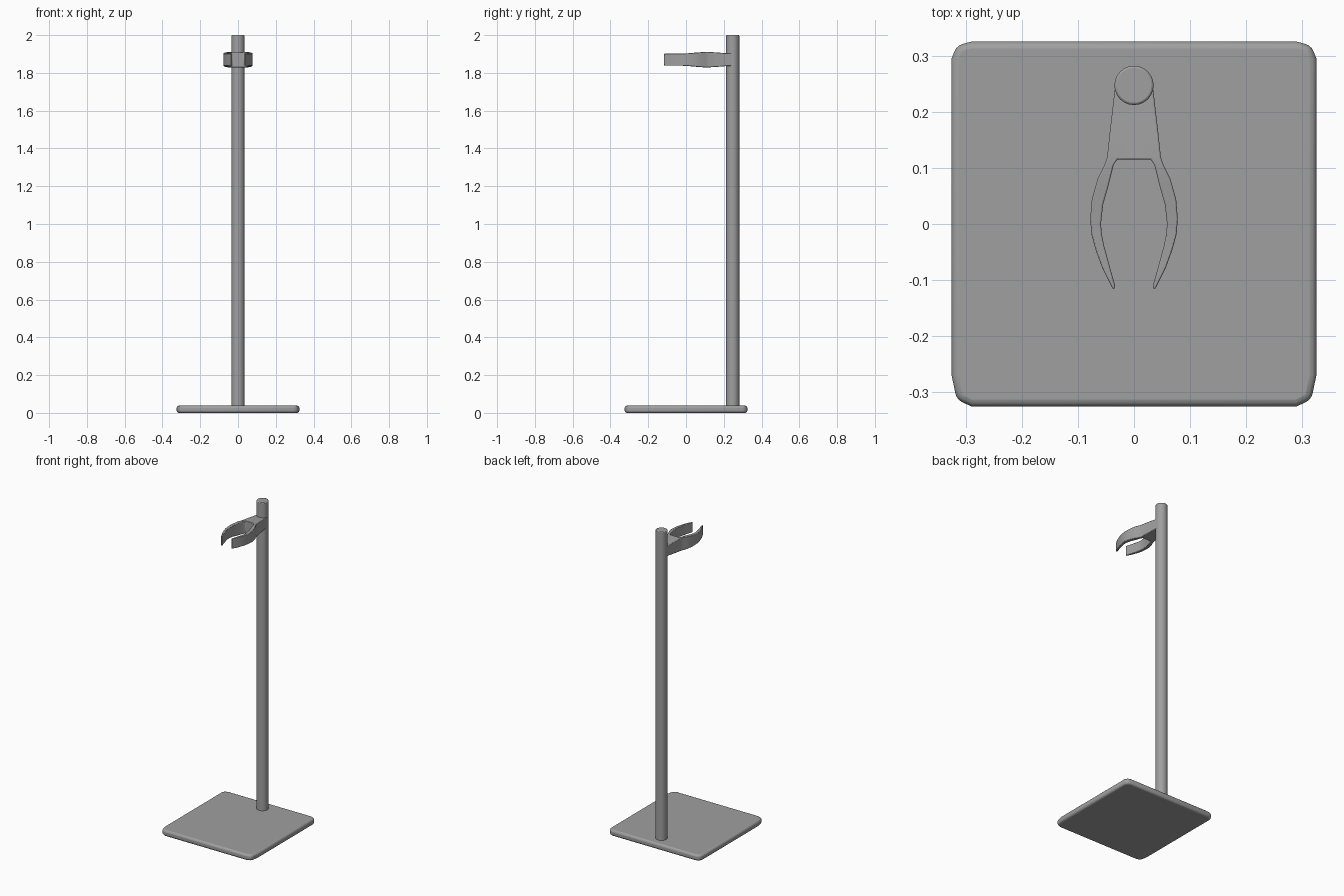
import bpy, bmesh

if "Cube" in bpy.data.objects:
    bpy.data.objects.remove(bpy.data.objects["Cube"], do_unlink=True)

# One grey finish for the whole stand
grey = bpy.data.materials.new("satin_grey")
grey.use_nodes = True
colour = (0.35, 0.35, 0.35, 1)
grey.diffuse_color = colour
grey.node_tree.nodes["Principled BSDF"].inputs["Base Color"].default_value = colour


def finish(name, bm, bevel, segments, mirror=False):
    """Turn a bmesh into a softly bevelled, smooth-shaded object."""
    bmesh.ops.recalc_face_normals(bm, faces=bm.faces)
    mesh = bpy.data.meshes.new(name)
    bm.to_mesh(mesh)
    bm.free()
    mesh.materials.append(grey)
    obj = bpy.data.objects.new(name, mesh)
    bpy.context.collection.objects.link(obj)
    if mirror:
        mod = obj.modifiers.new("mirror", 'MIRROR')
        mod.use_clip = True
    mod = obj.modifiers.new("soft_edges", 'BEVEL')
    mod.width = bevel
    mod.segments = segments
    mod.limit_method = 'ANGLE'
    mod.angle_limit = 0.8
    bpy.ops.object.select_all(action='DESELECT')
    obj.select_set(True)
    bpy.context.view_layer.objects.active = obj
    bpy.ops.object.shade_smooth_by_angle(angle=0.7)
    return obj


def extrude_outline(points, z0, z1):
    bm = bmesh.new()
    face = bm.faces.new([bm.verts.new((x, y, z0)) for x, y in points])
    top = bmesh.ops.extrude_face_region(bm, geom=[face])["geom"]
    for v in top:
        if isinstance(v, bmesh.types.BMVert):
            v.co.z = z1
    return bm


# Base plate: square with clipped, rounded corners
right = [(0.29, -0.325), (0.316, -0.313), (0.325, -0.27),
         (0.325, 0.295), (0.316, 0.318), (0.29, 0.325)]
outline = right + [(-x, y) for x, y in reversed(right)]
finish("base_plate", extrude_outline(outline, 0, 0.038), 0.012, 3)


# Upright pole near the back edge
def cylinder(radius, z0, z1):
    bm = bmesh.new()
    bmesh.ops.create_cone(bm, cap_ends=True, segments=24, radius1=radius,
                          radius2=radius, depth=z1 - z0)
    bmesh.ops.translate(bm, verts=bm.verts, vec=(0, 0.247, (z0 + z1) / 2))
    return bm


finish("pole", cylinder(0.035, 0.02, 2.0), 0.004, 2)

# Forked holder: half of it as sections (outer x, y, inner x, y, half height)
sections = [
    (0.033, 0.25, 0, 0.25, 0.033), (0.036, 0.225, 0, 0.225, 0.033),
    (0.043, 0.165, 0, 0.165, 0.038), (0.048, 0.118, 0, 0.115, 0.041),
    (0.051, 0.11, 0.03, 0.115, 0.041), (0.055, 0.1, 0.036, 0.106, 0.041),
    (0.065, 0.08, 0.045, 0.07, 0.039), (0.075, 0.045, 0.055, 0.035, 0.036),
    (0.078, 0.01, 0.059, 0, 0.033), (0.076, -0.018, 0.057, -0.02, 0.032),
    (0.068, -0.047, 0.053, -0.04, 0.032), (0.056, -0.08, 0.044, -0.073, 0.032),
    (0.037, -0.117, 0.033, -0.112, 0.032),
]
bm = bmesh.new()
rings = []
for ox, oy, ix, iy, h in sections:
    rings.append([bm.verts.new((x, y, 1.87 + s * h)) for x, y, s in
                  ((ox, oy, 1), (ox, oy, -1), (ix, iy, -1), (ix, iy, 1))])
for a, b in zip(rings, rings[1:]):
    for i in range(4):
        quad = [a[i], a[(i + 1) % 4], b[(i + 1) % 4], b[i]]
        if any(v.co.x > 0 for v in quad):
            bm.faces.new(quad)
bm.faces.new(rings[0])
bm.faces.new(rings[-1])
finish("forked_holder", bm, 0.003, 2, mirror=True)
